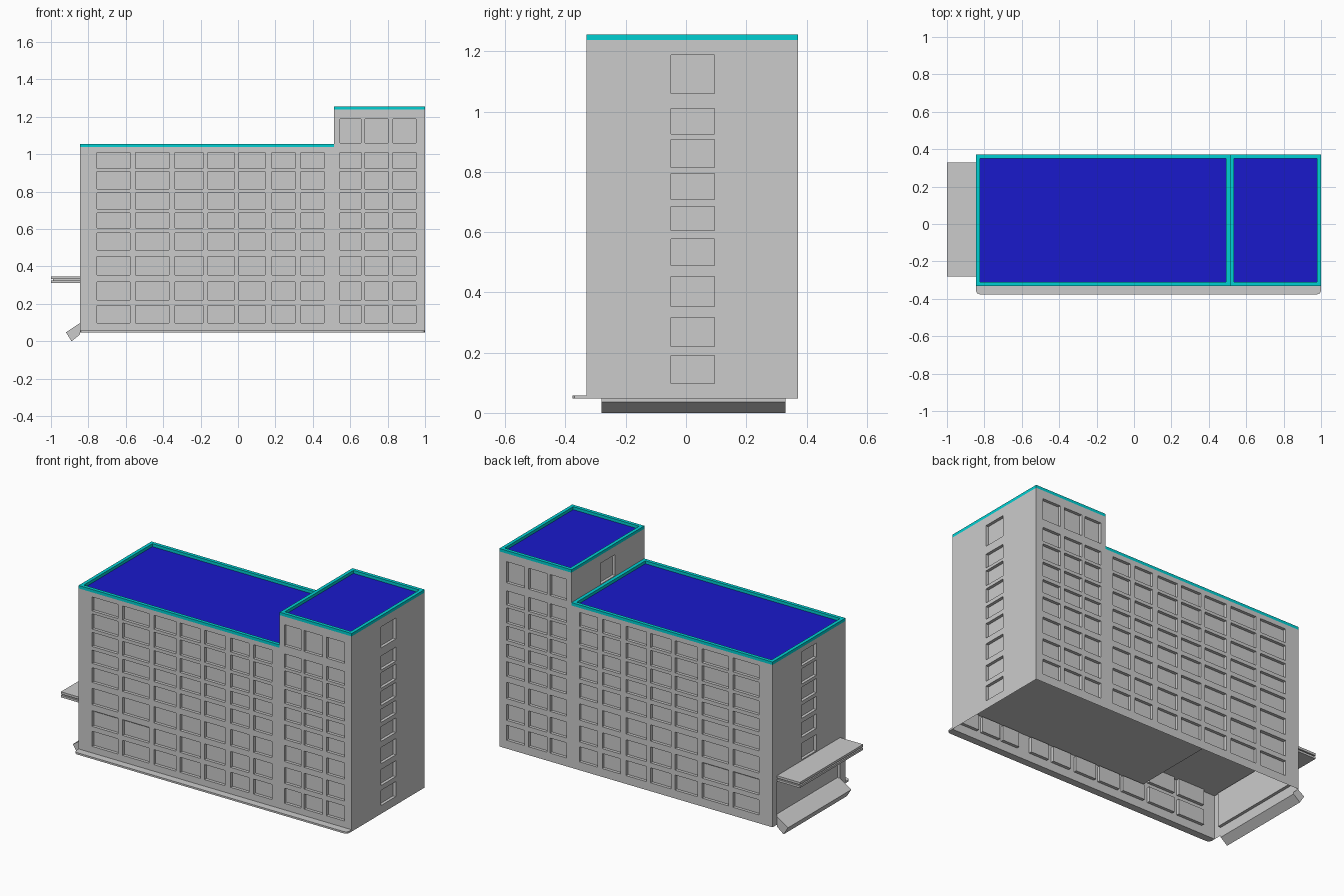
import bpy, bmesh

if "Cube" in bpy.data.objects:
    bpy.data.objects.remove(bpy.data.objects["Cube"])

X0, XS, X1 = -0.845, 0.513, 1.0        # left end, tower split, right end
Y0, Y1 = -0.331, 0.372                 # front and back walls
Z0, ZM, ZT = 0.047, 1.038, 1.238       # base, main roof, tower roof
RIM, DEPTH = 0.018, 0.018              # parapet height, window recess

ROWS = [(0.098, 0.19), (0.22, 0.317), (0.353, 0.452), (0.489, 0.578), (0.605, 0.685),
        (0.708, 0.794), (0.814, 0.907), (0.925, 1.01)]
TOP_ROW = [(1.06, 1.188)]
MAIN_COLS = [(-0.754, -0.578), (-0.547, -0.37), (-0.337, -0.187), (-0.16, -0.021),
             (0.005, 0.144), (0.182, 0.305), (0.337, 0.46)]
TOWER_COLS = [(0.545, 0.658), (0.679, 0.802), (0.829, 0.952)]
SIDE_COL = [(-0.05, 0.094)]


def material(name, rgb):
    m = bpy.data.materials.new(name)
    m.diffuse_color = (*rgb, 1)
    m.use_nodes = True
    m.node_tree.nodes["Principled BSDF"].inputs["Base Color"].default_value = m.diffuse_color
    return m


def finish(name, bm, mat=None):
    bmesh.ops.remove_doubles(bm, verts=bm.verts, dist=1e-5)
    me = bpy.data.meshes.new(name)
    bm.to_mesh(me)
    bm.free()
    if mat:
        me.materials.append(mat)
    ob = bpy.data.objects.new(name, me)
    bpy.context.collection.objects.link(ob)
    return ob


def wall(bm, axis, pos, sign, u0, u1, z0, z1, cols, rows):
    """Flat wall on a plane, with a recessed panel at every column/row crossing."""
    def quad(pts):
        vs = [bm.verts.new((pos - sign * d, u, z) if axis == 'x' else (u, pos - sign * d, z))
              for u, z, d in pts]
        if (axis == 'x') != (sign > 0):
            vs.reverse()
        bm.faces.new(vs)

    us = sorted({u0, u1, *[c for p in cols for c in p]})
    zs = sorted({z0, z1, *[r for p in rows for r in p]})
    for a, b in zip(us, us[1:]):
        for c, d in zip(zs, zs[1:]):
            ring = [(a, c), (b, c), (b, d), (a, d)]
            if (a, b) in cols and (c, d) in rows:
                quad([(u, z, DEPTH) for u, z in ring])
                for p, q in zip(ring, ring[1:] + ring[:1]):
                    quad([(*p, 0), (*q, 0), (*q, DEPTH), (*p, DEPTH)])
            else:
                quad([(u, z, 0) for u, z in ring])


def prism(name, pts, lift, mat=None):
    """Extrude a closed outline along a vector."""
    bm = bmesh.new()
    f = bm.faces.new([bm.verts.new(p) for p in pts])
    r = bmesh.ops.extrude_face_region(bm, geom=[f])
    bmesh.ops.translate(bm, vec=lift, verts=[v for v in r['geom'] if isinstance(v, bmesh.types.BMVert)])
    bmesh.ops.recalc_face_normals(bm, faces=bm.faces)
    return finish(name, bm, mat)


def rect(x0, x1, y0, y1, z):
    return [(x0, y0, z), (x1, y0, z), (x1, y1, z), (x0, y1, z)]


def box(name, x0, x1, y0, y1, z0, z1):
    return prism(name, rect(x0, x1, y0, y1, z0), (0, 0, z1 - z0))


def sheet(name, pts, mat=None):
    bm = bmesh.new()
    bm.faces.new([bm.verts.new(p) for p in pts])
    return finish(name, bm, mat)


# main block walls
bm = bmesh.new()
for y, s in ((Y0, -1), (Y1, 1)):
    wall(bm, 'y', y, s, X0, XS, Z0, ZM, MAIN_COLS, ROWS)
wall(bm, 'x', X0, -1, Y0, Y1, 0.33, ZM, SIDE_COL, ROWS[2:])
wall(bm, 'x', X0, -1, Y0, Y1, Z0, 0.33, [(-0.28, 0.33)], [(0.097, 0.305)])  # entrance front
finish("main_walls", bm)

# tower walls
bm = bmesh.new()
for y, s in ((Y0, -1), (Y1, 1)):
    wall(bm, 'y', y, s, XS, X1, Z0, ZT, TOWER_COLS, ROWS + TOP_ROW)
wall(bm, 'x', X1, 1, Y0, Y1, Z0, ZT, SIDE_COL, ROWS + TOP_ROW)
wall(bm, 'x', XS, -1, Y0, Y1, ZM, ZT, SIDE_COL, TOP_ROW)
finish("tower_walls", bm)

# roofs with parapet rims
blue = material("roof_blue", (0.01, 0.01, 0.6))
cyan = material("rim_cyan", (0.0, 0.63, 0.65))
T = 0.021
for part, a, b, z in (("main", X0, XS, ZM), ("tower", XS, X1, ZT)):
    sheet(part + "_roof", rect(a, b, Y0, Y1, z), blue)
    outer, inner = rect(a, b, Y0, Y1, z), rect(a + T, b - T, Y0 + T, Y1 - T, z)
    bm = bmesh.new()
    up = lambda p: (p[0], p[1], p[2] + RIM)
    for i in range(4):
        j = (i + 1) % 4
        o0, o1, i0, i1 = outer[i], outer[j], inner[i], inner[j]
        for q in ((o0, o1, up(o1), up(o0)), (up(o0), up(o1), up(i1), up(i0)), (i1, i0, up(i0), up(i1))):
            bm.faces.new([bm.verts.new(p) for p in q])
    finish(part + "_parapet", bm, cyan)

# ceilings seen through the open base, higher over the entrance
STEP, LOW, HIGH = -0.34, 0.2, 0.315
sheet("ground_ceiling", rect(STEP, X1, Y0, Y1, LOW)[::-1])
sheet("entrance_ceiling", rect(X0, STEP, Y0, Y1, HIGH)[::-1])
sheet("ceiling_step", [(STEP, Y0, LOW), (STEP, Y0, HIGH), (STEP, Y1, HIGH), (STEP, Y1, LOW)])

# front ledge with rounded outer corners
YL, C = -0.376, 0.02
prism("front_ledge", [(X0, Y0, Z0), (X0, YL + C, Z0), (X0 + 0.006, YL + 0.006, Z0), (X0 + C, YL, Z0),
                      (X1 - C, YL, Z0), (X1 - 0.006, YL + 0.006, Z0), (X1, YL + C, Z0), (X1, Y0, Z0)],
      (0, 0, 0.011))

# entrance canopy: two slabs around a thinner core
box("canopy_top", -1, X0, -0.28, 0.33, 0.332, 0.346)
box("canopy_core", -0.99, X0, -0.27, 0.32, 0.325, 0.332)
box("canopy_bottom", -1, X0, -0.28, 0.33, 0.312, 0.325)

# sloping entrance ramp
prism("entrance_ramp", [(X0, -0.28, 0.097), (-0.92, -0.28, 0.048), (-0.89, -0.28, 0.0), (X0, -0.28, 0.036)],
      (0, 0.61, 0))
